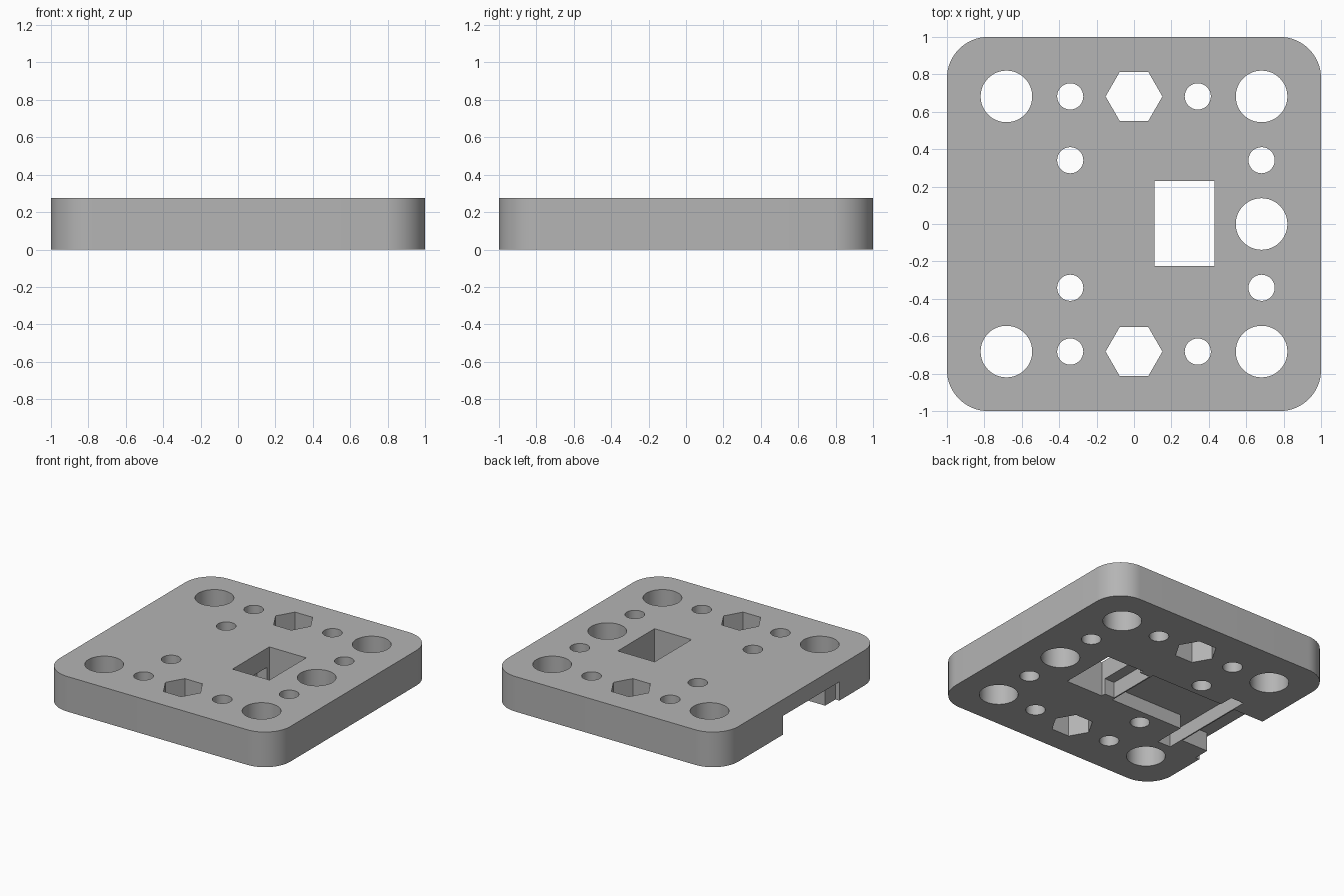
import bpy, bmesh, math
from math import cos, sin, pi

cube = bpy.data.objects.get("Cube")
if cube:
    bpy.data.objects.remove(cube, do_unlink=True)

HEIGHT = 0.275   # plate thickness
CORNER = 0.22    # corner radius
PITCH = 0.341    # hole spacing
FAR = 2 * PITCH

grey = bpy.data.materials.new("plain_grey")
grey.use_nodes = True
colour = (0.46, 0.46, 0.46, 1)
grey.diffuse_color = colour
grey.node_tree.nodes["Principled BSDF"].inputs["Base Color"].default_value = colour


def prism(name, outline, z0, z1):
    """Extrude a closed outline between two heights."""
    bm = bmesh.new()
    base = bm.faces.new([bm.verts.new((x, y, z0)) for x, y in outline])
    top = bmesh.ops.extrude_face_region(bm, geom=[base])["geom"]
    verts = [v for v in top if isinstance(v, bmesh.types.BMVert)]
    bmesh.ops.translate(bm, vec=(0, 0, z1 - z0), verts=verts)
    bmesh.ops.recalc_face_normals(bm, faces=bm.faces)
    mesh = bpy.data.meshes.new(name)
    bm.to_mesh(mesh)
    bm.free()
    mesh.materials.append(grey)
    obj = bpy.data.objects.new(name, mesh)
    bpy.context.collection.objects.link(obj)
    return obj


def ring(x, y, radius, sides):
    return [(x + radius * cos(2 * pi * i / sides), y + radius * sin(2 * pi * i / sides))
            for i in range(sides)]


def rect(x0, x1, y0, y1):
    return [(x0, y0), (x1, y0), (x1, y1), (x0, y1)]


# Rounded square plate
outline = []
for k, (sx, sy) in enumerate([(1, 1), (-1, 1), (-1, -1), (1, -1)]):
    for i in range(17):
        a = pi / 2 * (k + i / 16)
        outline.append((sx * (1 - CORNER) + CORNER * cos(a),
                        sy * (1 - CORNER) + CORNER * sin(a)))
plate = prism("mounting_plate", outline, 0, HEIGHT)

# Through holes: big, small and hexagonal
through = [ring(FAR, 0, 0.138, 48)]
for s in (-1, 1):
    through += [ring(x, s * FAR, 0.138, 48) for x in (-FAR, FAR)]
    through += [ring(x, s * FAR, 0.07, 32) for x in (-PITCH, PITCH)]
    through += [ring(x, s * PITCH, 0.07, 32) for x in (-PITCH, FAR)]
    through.append(ring(0, s * FAR, 0.152, 6))

# Rectangular window
through.append(rect(0.11, 0.43, -0.225, 0.23))
cuts = [(shape, HEIGHT + 0.1) for shape in through]

# Underside recesses, leaving two thin retaining walls
cuts += [
    (rect(-0.68, 0.015, -0.22, 0.228), 0.11),     # main body
    (rect(-0.727, -0.615, -0.467, 0.341), 0.11),  # cross slot
    (rect(0.025, 0.2, -0.19, 0.2), 0.125),        # passage to window
    (rect(-1.1, -0.737, -0.343, 0.228), 0.147),   # open end
    (rect(-1.1, -0.966, -0.47, -0.3), 0.147),     # side relief
]

bpy.context.view_layer.objects.active = plate
for shape, top in cuts:
    cutter = prism("cutter", shape, -0.1, top)
    cutter.hide_render = True
    mod = plate.modifiers.new("cut", "BOOLEAN")
    mod.operation = "DIFFERENCE"
    mod.solver = "EXACT"
    mod.object = cutter
    bpy.ops.object.modifier_apply(modifier=mod.name)
    bpy.data.objects.remove(cutter, do_unlink=True)

# Smooth the round walls, keep edges sharp
plate.select_set(True)
bpy.ops.object.shade_smooth_by_angle(angle=math.radians(30))
